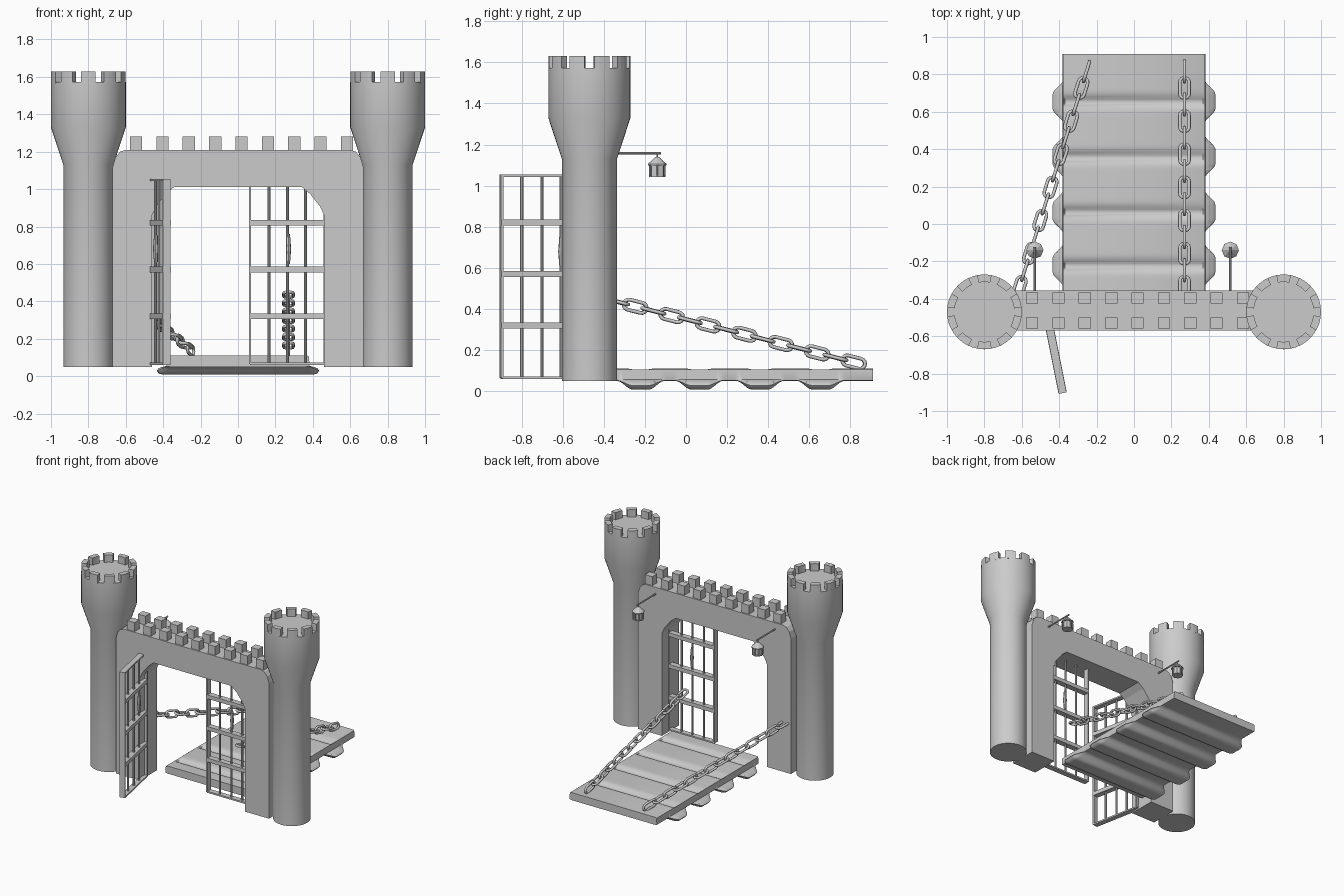
import bpy, bmesh, math
from math import sin, cos, pi, radians
from mathutils import Vector, Matrix

if "Cube" in bpy.data.objects:
    bpy.data.objects.remove(bpy.data.objects["Cube"])


def finish(name, bm, smooth=None):
    bmesh.ops.recalc_face_normals(bm, faces=bm.faces[:])
    me = bpy.data.meshes.new(name)
    bm.to_mesh(me)
    bm.free()
    ob = bpy.data.objects.new(name, me)
    bpy.context.collection.objects.link(ob)
    if smooth:
        bpy.ops.object.select_all(action='DESELECT')
        ob.select_set(True)
        bpy.context.view_layer.objects.active = ob
        bpy.ops.object.shade_smooth_by_angle(angle=radians(smooth))
    return ob


def box(bm, c, s, m=Matrix()):
    bmesh.ops.create_cube(bm, size=1, matrix=m @ Matrix.Translation(c) @ Matrix.Diagonal((*s, 1)))


def tube(bm, a, b, r, n=8, r2=None):
    a, b = Vector(a), Vector(b)
    d = b - a
    m = Matrix.Translation((a + b) / 2) @ d.to_track_quat('Z', 'Y').to_matrix().to_4x4()
    bmesh.ops.create_cone(bm, cap_ends=True, segments=n, radius1=r,
                          radius2=r if r2 is None else r2, depth=d.length, matrix=m)


def loft(bm, rings):
    vs = [[bm.verts.new(p) for p in r] for r in rings]
    n = len(vs[0])
    for a, b in zip(vs, vs[1:]):
        for i in range(n):
            bm.faces.new((a[i], a[(i + 1) % n], b[(i + 1) % n], b[i]))
    bm.faces.new(vs[0])
    bm.faces.new(vs[-1])


# Towers: flared shafts, then a ring of merlons
def tower(name, x):
    c = Vector((x, -0.47, 0))
    bm = bmesh.new()
    prof = [(0.134, 0.05), (0.134, 1.13), (0.2, 1.33), (0.2, 1.573)]
    loft(bm, [[c + Vector((r * cos(2 * pi * i / 40), r * sin(2 * pi * i / 40), z))
               for i in range(40)] for r, z in prof])
    finish(name, bm, 35)
    bm = bmesh.new()
    for k in range(10):
        mid = 2 * pi * k / 10 + pi / 10
        arc = [mid + (j - 1.5) * 0.13 for j in range(4)]
        pts = [(0.2, a) for a in arc] + [(0.16, a) for a in reversed(arc)]
        loft(bm, [[c + Vector((r * cos(a), r * sin(a), z)) for r, a in pts]
                  for z in (1.565, 1.63)])
    finish(name + "_merlons", bm)


tower("left_tower", -0.8)
tower("right_tower", 0.8)

# Gate wall: arch outline extruded through its depth
half_outer = [(0.67, 0.05), (0.67, 1.12), (0.655, 1.17), (0.63, 1.2), (0.6, 1.21)]
half_inner = [(0.46, 0.05), (0.46, 0.86), (0.44, 0.905), (0.385, 0.975), (0.34, 1.012)]
outer = half_outer + [(-x, z) for x, z in reversed(half_outer)]
inner = half_inner + [(-x, z) for x, z in reversed(half_inner)]
bm = bmesh.new()
grid = [[[bm.verts.new((x, y, z)) for x, z in loop] for loop in (outer, inner)]
        for y in (-0.57, -0.355)]
(fo, fi), (bo, bi) = grid
for i in range(len(outer) - 1):
    for a, b in ((fo, fi), (fi, bi), (bi, bo), (bo, fo)):
        bm.faces.new((a[i], a[i + 1], b[i + 1], b[i]))
for i in (0, -1):
    bm.faces.new((fo[i], fi[i], bi[i], bo[i]))
finish("gate_wall", bm)

bm = bmesh.new()
for i in range(9):
    for y in (-0.395, -0.53):
        box(bm, (-0.545 + 0.141 * i, y, 1.243), (0.065, 0.06, 0.075))
finish("wall_merlons", bm)


# Barred gates, one closed and one swung open
def gate(name, hinge, angle):
    m = Matrix.Translation((*hinge, 0)) @ Matrix.Rotation(angle, 4, 'Z')
    bm = bmesh.new()
    for u in (0.006, 0.406):
        box(bm, (u, 0, 0.56), (0.012, 0.042, 0.99), m)
    for z in (0.066, 1.049):
        box(bm, (0.206, 0, z), (0.4, 0.042, 0.012), m)
    for u in (0.11, 0.205, 0.305):
        tube(bm, m @ Vector((u, 0, 0.066)), m @ Vector((u, 0, 1.05)), 0.008)
    for z in (0.32, 0.57, 0.82):
        box(bm, (0.206, 0, z), (0.41, 0.045, 0.03), m)
    # slim pull handle
    for z0, z1 in ((0.6, 0.68), (0.76, 0.68)):
        tube(bm, m @ Vector((0.11 if angle < 0 else 0.2, 0, z0)),
             m @ Vector((0.11 if angle < 0 else 0.2, 0, z1)), 0.008, 8, 0.014)
    finish(name, bm, 35)


gate("right_gate_closed", (0.47, -0.46), pi)
gate("left_gate_open", (-0.462, -0.5), math.atan2(-0.4, 0.08))

# Drawbridge: lofted deck with grooves on top and swelling ribs beneath
RIBS = (-0.22, 0.065, 0.36, 0.655)
rings = []
N = 110
for k in range(N + 1):
    y = -0.36 + 1.27 * k / N
    d = min(abs(y - r) for r in RIBS)
    t = max(0, min(1, (0.115 - d) / 0.075))
    g = t * t * (3 - 2 * t)
    top = 0.11 - 0.022 * math.exp(-(d / 0.03) ** 2)
    mid, low, w = 0.052 - 0.024 * g, 0.05 - 0.042 * g, 0.38 + 0.055 * g
    half = [(0.37, top), (0.38, 0.105), (0.382, 0.056), (w - 0.01 * g, mid + 0.014 * g),
            (w, mid), (w - 0.012, (mid + low) / 2 - 0.004 * g), (0.365 + 0.035 * g, low)]
    rings.append([(x, y, z) for x, z in half] + [(-x, y, z) for x, z in reversed(half)])
bm = bmesh.new()
loft(bm, rings)
finish("drawbridge", bm, 40)


# Chains: stadium links alternating a quarter turn
def chain(name, a, b, n=14):
    a, b = Vector(a), Vector(b)
    d = b - a
    bm = bmesh.new()
    rot = d.to_track_quat('X', 'Z').to_matrix().to_4x4()
    R, L, wire = 0.025, 0.032, 0.009
    path = []
    for s in (1, -1):
        for i in range(8):
            t = -pi / 2 + pi * i / 7
            path.append((Vector((s * (L + R * cos(t)), s * R * sin(t), 0)),
                         Vector((s * cos(t), s * sin(t), 0))))
    for k in range(n):
        m = (Matrix.Translation(a + d * (k + 0.5) / n) @ rot
             @ Matrix.Rotation(pi / 2 * (k % 2), 4, 'X'))
        vs = [[bm.verts.new(m @ (p + nrm * wire * cos(q * pi / 4)
                                 + Vector((0, 0, wire * sin(q * pi / 4)))))
               for q in range(8)] for p, nrm in path]
        for i in range(len(vs)):
            u, v = vs[i], vs[(i + 1) % len(vs)]
            for q in range(8):
                bm.faces.new((u[q], u[(q + 1) % 8], v[(q + 1) % 8], v[q]))
    finish(name, bm, 60)


chain("right_chain", (0.27, -0.38, 0.447), (0.27, 0.86, 0.13))
chain("left_chain", (-0.625, -0.38, 0.447), (-0.24, 0.86, 0.13))

# Lanterns hung from rods on the inner wall face
for side, x in (("left", -0.53), ("right", 0.515)):
    y = -0.14
    bm = bmesh.new()
    tube(bm, (x, -0.37, 1.158), (x, -0.122, 1.158), 0.006)
    finish(side + "_lantern_rod", bm, 40)
    bm = bmesh.new()
    tube(bm, (x, y, 1.14), (x, y, 1.158), 0.004, 6)
    tube(bm, (x, y, 1.105), (x, y, 1.14), 0.046, 8, 0.008)
    tube(bm, (x, y, 1.098), (x, y, 1.105), 0.046, 8)
    tube(bm, (x, y, 1.05), (x, y, 1.098), 0.034, 8)
    tube(bm, (x, y, 1.042), (x, y, 1.05), 0.041, 8)
    for k in range(8):
        px, py = x + 0.037 * cos(k * pi / 4), y + 0.037 * sin(k * pi / 4)
        tube(bm, (px, py, 1.046), (px, py, 1.1), 0.004, 6)
    finish(side + "_lantern", bm)
